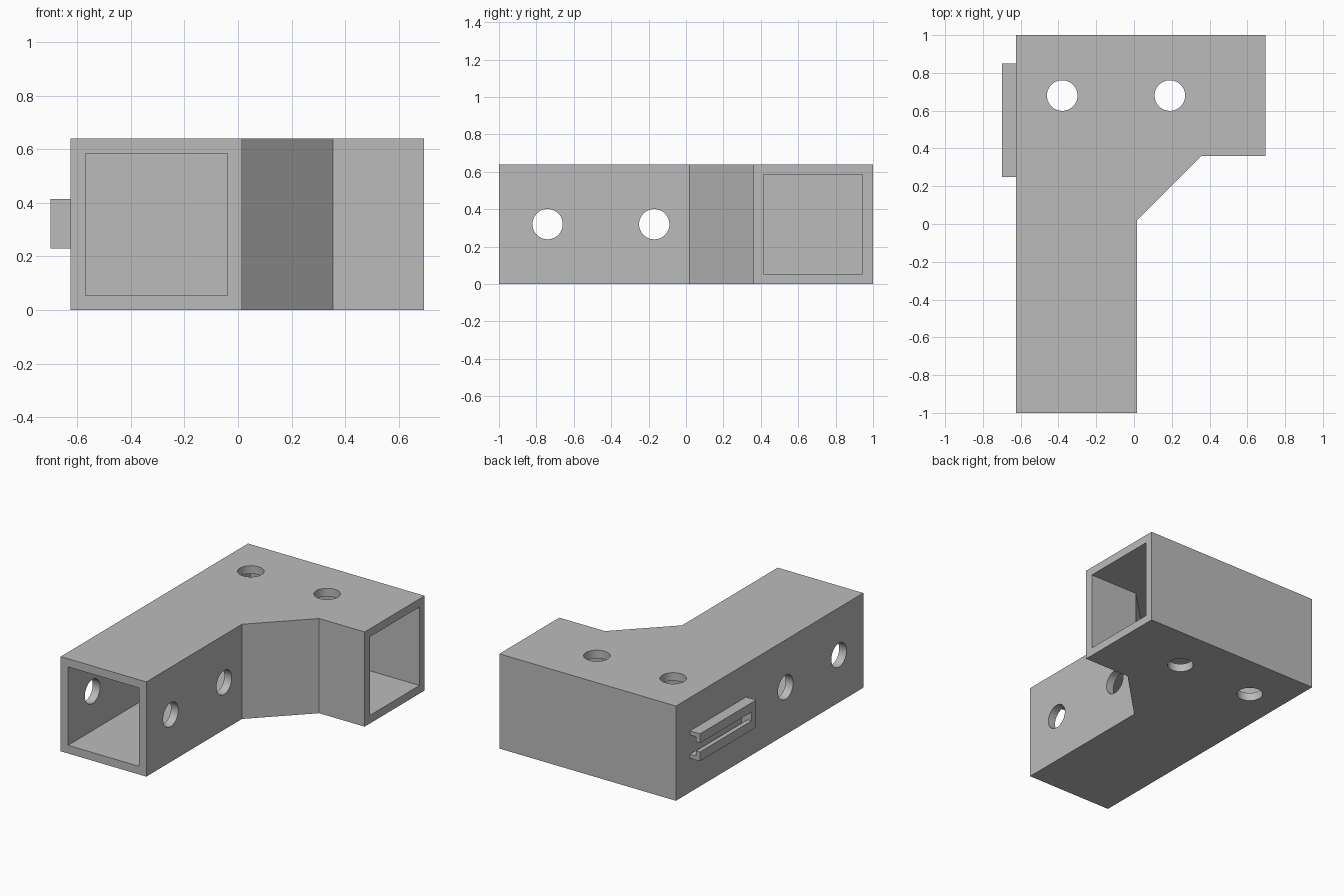
import bpy
import bmesh
from math import radians
from mathutils import Matrix, Vector

if "Cube" in bpy.data.objects:
    bpy.data.objects.remove(bpy.data.objects["Cube"])

HEIGHT, WALL = 0.64, 0.055
LEFT, INNER, RIGHT = -0.625, 0.015, 0.695

plastic = bpy.data.materials.new("grey plastic")
plastic.use_nodes = True
GREY = (0.5, 0.5, 0.5, 1)
plastic.diffuse_color = GREY
plastic.node_tree.nodes["Principled BSDF"].inputs["Base Color"].default_value = GREY


def add_object(name, bm):
    bmesh.ops.recalc_face_normals(bm, faces=bm.faces)
    mesh = bpy.data.meshes.new(name)
    bm.to_mesh(mesh)
    bm.free()
    mesh.materials.append(plastic)
    obj = bpy.data.objects.new(name, mesh)
    bpy.context.collection.objects.link(obj)
    return obj


def prism(name, points, offset):
    """Extrude a closed 3D outline along an offset."""
    bm = bmesh.new()
    face = bm.faces.new([bm.verts.new(p) for p in points])
    result = bmesh.ops.extrude_face_region(bm, geom=[face], use_keep_orig=True)
    moved = [v for v in result["geom"] if isinstance(v, bmesh.types.BMVert)]
    bmesh.ops.translate(bm, verts=moved, vec=Vector(offset))
    return add_object(name, bm)


def drill(name, centre, axis, length):
    bm = bmesh.new()
    turn = Matrix.Rotation(radians(90), 4, "Y") if axis == "X" else Matrix()
    bmesh.ops.create_cone(bm, cap_ends=True, segments=48, radius1=0.081,
                          radius2=0.081, depth=length,
                          matrix=Matrix.Translation(centre) @ turn)
    return add_object(name, bm)


def cut(target, cutter):
    mod = target.modifiers.new("cut", "BOOLEAN")
    mod.operation = "DIFFERENCE"
    mod.solver = "EXACT"
    mod.object = cutter
    bpy.context.view_layer.objects.active = target
    bpy.ops.object.modifier_apply(modifier=mod.name)
    bpy.data.objects.remove(cutter)


# Elbow bracket: two square tubes with a chamfered inside corner
outline = [(LEFT, -1), (INNER, -1), (INNER, 0.02), (0.355, 0.36),
           (RIGHT, 0.36), (RIGHT, 1), (LEFT, 1)]
bracket = prism("elbow_bracket", [(x, y, 0) for x, y in outline], (0, 0, HEIGHT))

# Hollow bore parallel to the outside, open at both tube ends
bore = [(LEFT + WALL, -1.1), (INNER - WALL, -1.1), (INNER - WALL, 0.043),
        (0.332, 0.36 + WALL), (RIGHT + 0.1, 0.36 + WALL),
        (RIGHT + 0.1, 1 - WALL), (LEFT + WALL, 1 - WALL)]
cut(bracket, prism("bore", [(x, y, WALL) for x, y in bore],
                   (0, 0, HEIGHT - 2 * WALL)))

# Screw holes through the sides of the leg and the top and bottom of the arm
for y in (-0.74, -0.17):
    cut(bracket, drill("side_hole", (-0.305, y, HEIGHT / 2), "X", 1))
for x in (-0.38, 0.19):
    cut(bracket, drill("top_hole", (x, 0.68, HEIGHT / 2), "Z", 1))

# Slotted rail on the right side, closed at its front end
FACE = -0.70
rail = prism("slotted_rail", [(FACE, 0.25, 0.23), (LEFT, 0.25, 0.23),
                              (LEFT, 0.25, 0.415), (FACE, 0.25, 0.415)], (0, 0.6, 0))
lip, mid = FACE + 0.03, 0.3225
half = [(FACE - 0.1, 0.03), (lip, 0.03), (lip, 0.065), (LEFT + 0.1, 0.065)]
slot = [(x, mid - h) for x, h in half] + [(x, mid + h) for x, h in reversed(half)]
cut(rail, prism("slot", [(x, 0.30, z) for x, z in slot], (0, 0.7, 0)))

# Smooth the holes, keep the corners crisp
bpy.ops.object.select_all(action="DESELECT")
for obj in (bracket, rail):
    obj.select_set(True)
bpy.context.view_layer.objects.active = bracket
bpy.ops.object.shade_smooth_by_angle(angle=radians(30))
